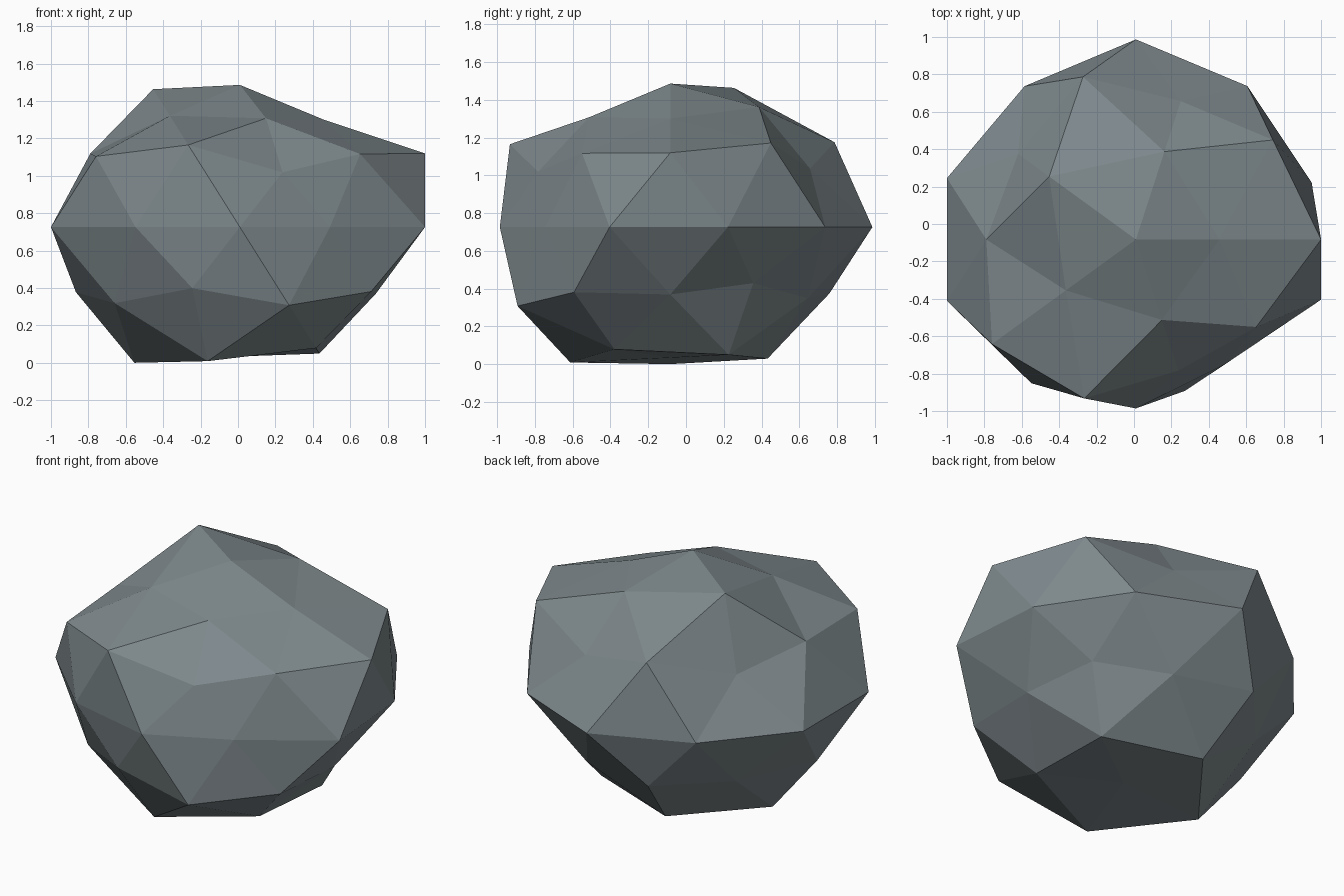
import bpy, bmesh, math
from mathutils import Vector

if "Cube" in bpy.data.objects:
    bpy.data.objects.remove(bpy.data.objects["Cube"])

# Stone colour
stone = bpy.data.materials.new("grey stone")
stone.diffuse_color = (0.21, 0.25, 0.265, 1)
stone.use_nodes = True
stone.node_tree.nodes["Principled BSDF"].inputs["Base Color"].default_value = stone.diffuse_color

# How far each point is pushed out, ring by ring:
# (ring height on unit sphere, first angle, radii counter-clockwise from +x)
RINGS = [
    (1.0, 0, [0.956]),
    (0.8507, 0, [0.85, 0.94, 1.09, 0.88, 0.86]),
    (0.5257, 36, [1.065, 1.075, 0.94, 1.05, 0.935]),
    (0.4472, 0, [1.107, 0.87, 0.87, 1.063, 0.824]),
    (0.0, 18, [0.988, 1.014, 1.07, 1.013, 1.062, 1.062, 0.95, 0.903, 0.82, 1.041]),
    (-0.4472, 36, [0.835, 0.99, 0.98, 0.92, 0.97]),
    (-0.5257, 0, [0.854, 0.90, 0.90, 0.973, 1.0]),
    (-0.8507, 36, [1.0, 1.03, 1.073, 1.06, 0.957]),
    (-1.0, 0, [0.87]),
]
CENTRE = Vector((0.01, -0.083, 0.727))
FLATTEN = 0.795


def push(d):
    """Radius for a unit direction on the ico sphere."""
    _, start, radii = min(RINGS, key=lambda ring: abs(ring[0] - d.z))
    turn = (math.degrees(math.atan2(d.y, d.x)) - start) / 360
    return radii[round(turn * len(radii)) % len(radii)]


# Boulder: dented, flattened ico sphere with flat faces
bm = bmesh.new()
bmesh.ops.create_icosphere(bm, subdivisions=2, radius=1)
for v in bm.verts:
    d = v.co.normalized()
    p = d * push(d)
    p.z *= FLATTEN
    v.co = CENTRE + p
low = min(v.co.z for v in bm.verts)
bmesh.ops.translate(bm, verts=bm.verts, vec=(0, 0, -low))
bmesh.ops.recalc_face_normals(bm, faces=bm.faces)

mesh = bpy.data.meshes.new("boulder")
bm.to_mesh(mesh)
bm.free()
mesh.materials.append(stone)
bpy.context.collection.objects.link(bpy.data.objects.new("boulder", mesh))
